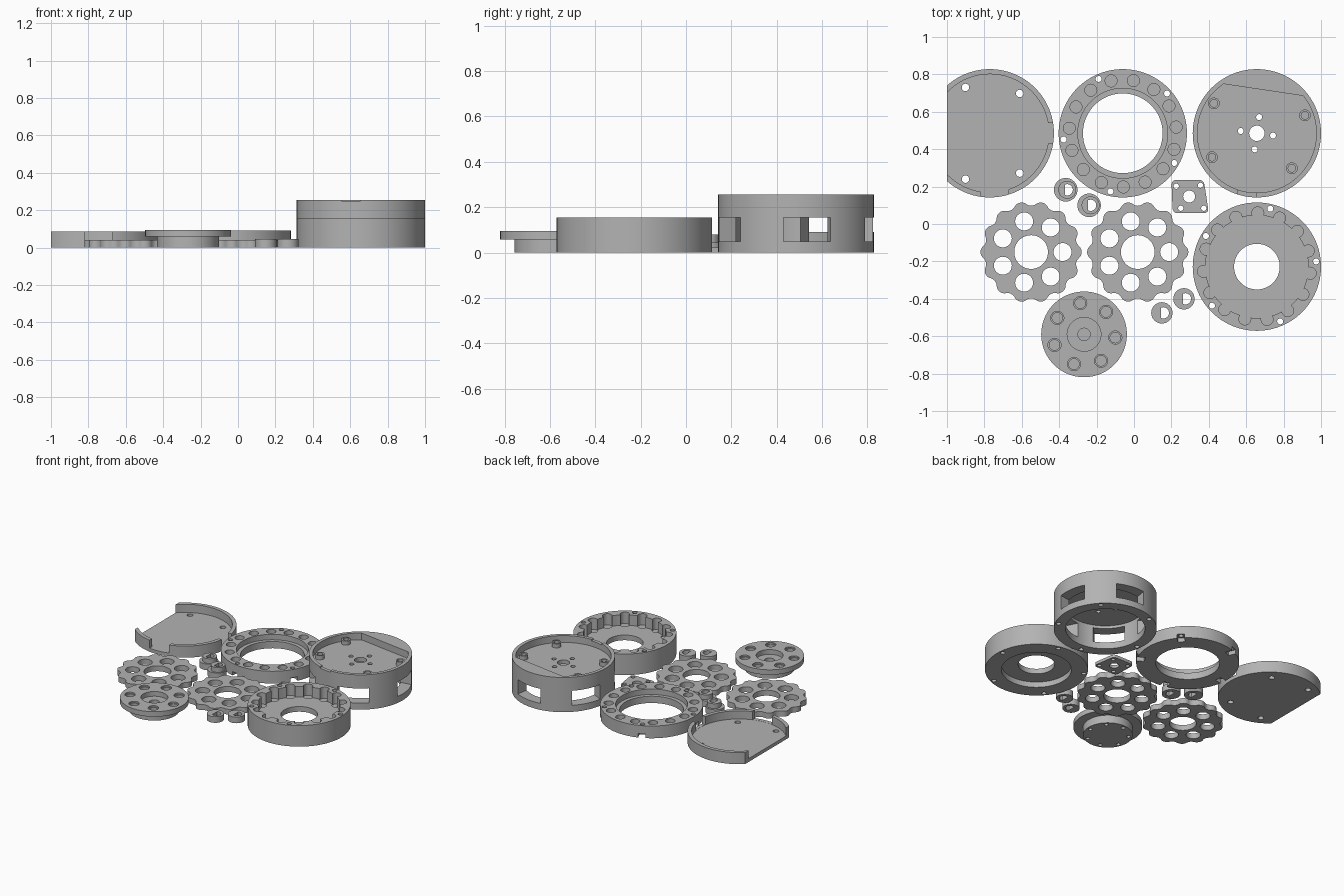
import bpy, bmesh
from math import sin, cos, tau, radians, atan2

if "Cube" in bpy.data.objects:
    bpy.data.objects.remove(bpy.data.objects["Cube"], do_unlink=True)

grey = bpy.data.materials.new("plain grey")
grey.use_nodes = True
COLOUR = (0.45, 0.45, 0.45, 1)
grey.diffuse_color = COLOUR
grey.node_tree.nodes["Principled BSDF"].inputs["Base Color"].default_value = COLOUR


# Profiles and prisms
def arc(r, a0, a1, n, x=0, y=0):
    steps = [radians(a0 + (a1 - a0) * i / n) for i in range(n + 1)]
    return [(x + r * cos(a), y + r * sin(a)) for a in steps]


def cyl(r, z0, z1, x=0, y=0, n=96):
    return arc(r, 0, 360, n, x, y)[:-1], z0, z1


def pin(r, z0, z1, x=0, y=0):
    return cyl(r, z0, z1, x, y, 32)


def box(x0, x1, y0, y1, z0, z1, turn=0):
    c, s = cos(radians(turn)), sin(radians(turn))
    pts = [(x0, y0), (x1, y0), (x1, y1), (x0, y1)]
    return [(x * c - y * s, x * s + y * c) for x, y in pts], z0, z1


def around(count, start, dist, r, z0, z1):
    angles = [radians(start + 360 * i / count) for i in range(count)]
    return [pin(r, z0, z1, dist * cos(a), dist * sin(a)) for a in angles]


def spokes(count, start, *dims):
    return [box(*dims, turn=start + 360 * i / count) for i in range(count)]


def solid(name, prisms, corner=0):
    bm = bmesh.new()
    for pts, z0, z1 in prisms:
        low = [bm.verts.new((x, y, z0)) for x, y in pts]
        top = [bm.verts.new((x, y, z1)) for x, y in pts]
        bm.faces.new(low[::-1])
        bm.faces.new(top)
        for i in range(len(pts)):
            j = (i + 1) % len(pts)
            bm.faces.new((low[i], low[j], top[j], top[i]))
    if corner:
        upright = [e for e in bm.edges if abs(e.verts[0].co.z - e.verts[1].co.z) > 1e-4]
        bmesh.ops.bevel(bm, geom=upright, offset=corner, segments=4,
                        profile=0.5, affect='EDGES')
    mesh = bpy.data.meshes.new(name)
    bm.to_mesh(mesh)
    bm.free()
    obj = bpy.data.objects.new(name, mesh)
    bpy.context.scene.collection.objects.link(obj)
    return obj


def part(name, at, body, cuts, adds=(), late_cuts=(), corner=0):
    """Extrude the body, then cut, add and cut again, one group at a time."""
    obj = solid(name, [body], corner)
    obj.data.materials.append(grey)
    bpy.ops.object.select_all(action='DESELECT')
    obj.select_set(True)
    bpy.context.view_layer.objects.active = obj
    for kind, groups in (('DIFFERENCE', cuts), ('UNION', adds), ('DIFFERENCE', late_cuts)):
        for group in groups:
            tool = solid("cutter", group)
            tool.hide_render = True
            mod = obj.modifiers.new("bool", 'BOOLEAN')
            mod.operation, mod.solver, mod.object = kind, 'EXACT', tool
            bpy.ops.object.modifier_apply(modifier=mod.name)
            bpy.data.objects.remove(tool, do_unlink=True)
    bpy.ops.object.shade_smooth_by_angle(angle=radians(30))
    obj.location = (*at, 0)
    return obj


R = 0.343           # shared outer radius
PIN_RING = 0.287    # roller circle
SCREW_RING = 0.318  # screw circle

# Shallow lid with one side sliced off and two gaps in its rim
part("lid", (-0.771, 0.485), cyl(R, 0, 0.085), [
    [cyl(0.316, 0.025, 0.2)],
    [box(-0.5, -0.229, -0.5, 0.5, -0.1, 0.2)],
    [box(-0.05, 0.1, -0.4, -0.29, 0.026, 0.2), box(0.3, 0.4, -0.055, 0.055, 0.026, 0.2)],
    [pin(0.02, -0.1, 0.2, x, y) for x, y in
     ((-0.13, 0.245), (0.16, 0.213), (-0.13, -0.245), (0.16, -0.213))],
])

# Flat ring with roller sockets, screw holes and nut slots underneath
part("roller_ring", (-0.06, 0.485), cyl(R, 0, 0.09), [
    [cyl(0.213, -0.1, 0.2)],
    [cyl(0.24, 0.05, 0.2)],
    around(15, 6.6, PIN_RING, 0.032, 0.04, 0.2),
    spokes(5, 42, 0.29, 0.4, -0.025, 0.025, -0.1, 0.03),
    around(5, 42, SCREW_RING, 0.016, -0.1, 0.2),
])

# Tall windowed housing, open below, with a recessed top
recess = arc(0.318, 124, 399, 80), 0.205, 0.4
bosses = ((-0.23, 0.16), (0.257, 0.096), (-0.24, -0.128), (0.187, -0.187))
part("motor_housing", (0.657, 0.485), cyl(R, 0, 0.255), [
    [cyl(0.265, -0.1, 0.175)],
    [recess],
    [box(-0.1, -0.005, -0.4, -0.29, 0.245, 0.4)],
    spokes(5, 8.4, 0.2, 0.5, -0.105, 0.105, 0.048, 0.155),
    around(5, 44.4, SCREW_RING, 0.016, -0.1, 0.04),
    [cyl(0.041, 0.1, 0.4)] + around(4, 82, 0.087, 0.016, 0.1, 0.4),
], adds=[[pin(0.031, 0.195, 0.235, x, y) for x, y in bosses]],
    late_cuts=[[pin(0.02, 0.19, 0.4, x, y) for x, y in bosses]])

# Deep ring with scalloped roller pockets and a bearing seat underneath
part("ring_gear_case", (0.657, -0.228), cyl(R, 0, 0.155), [
    [cyl(0.275, 0.078, 0.3)],
    around(15, 17, PIN_RING, 0.032, 0.072, 0.3),
    [cyl(0.233, -0.1, 0.04)],
    [cyl(0.122, -0.1, 0.3)],
    around(5, 5, SCREW_RING, 0.016, -0.1, 0.3),
])


# Two lobed discs, one lobe fewer than the rollers
def lobed_outline(rollers, ring, roller, offset, n=336):
    pts = []
    for i in range(n):
        t = tau * i / n
        k = (1 - rollers) * t
        lean = atan2(sin(k), ring / (offset * rollers) - cos(k))
        x = ring * cos(t) - roller * cos(t + lean) - offset * cos(rollers * t)
        y = -ring * sin(t) + roller * sin(t + lean) + offset * sin(rollers * t)
        a = tau / (2 * (rollers - 1))
        pts.append((x * cos(a) - y * sin(a), x * sin(a) + y * cos(a)))
    return pts[::-1]


for side, x in (("right", -0.55), ("left", 0.02)):
    part("lobed_disc_" + side, (x, -0.15),
         (lobed_outline(15, 0.291, 0.032, 0.0115), 0, 0.04),
         [[cyl(0.09, -0.1, 0.2)] + around(7, 0, 0.168, 0.048, -0.1, 0.2)])

# Output flange with a hub below and pin sockets above
part("output_flange", (-0.267, -0.59), cyl(0.229, 0.058, 0.095), [],
     adds=[[cyl(0.166, 0, 0.065)]],
     late_cuts=[
         [cyl(0.09, 0.06, 0.2)] + around(7, 97, 0.168, 0.035, 0.085, 0.2),
         [pin(0.033, 0.02, 0.2)] + around(7, 97, 0.168, 0.028, 0.066, 0.2),
         around(7, 97, 0.14, 0.014, -0.1, 0.03)])

# Small four-hole plate
part("mounting_plate", (0.295, 0.147),
     ([(-0.088, -0.089), (0.105, -0.089), (0.078, 0.089), (-0.095, 0.089)], 0, 0.022),
     [[pin(0.032, -0.1, 0.2)] + [pin(0.014, -0.1, 0.2, x, y) for x, y in
      ((-0.069, 0.055), (0.06, 0.06), (0.078, -0.063), (-0.045, -0.063))]], corner=0.025)

# Eccentric bushings with D-shaped bores
bore = arc(0.03, -115, 115, 24, 0.008), -0.1, 0.2
for i, at in enumerate(((-0.365, 0.183), (-0.24, 0.1))):
    part(f"tall_bushing_{i + 1}", at, pin(0.063, 0, 0.045), [],
         adds=[[pin(0.048, 0.04, 0.08, 0.008)]], late_cuts=[[bore]])
for i, at in enumerate(((0.149, -0.475), (0.267, -0.4))):
    part(f"short_bushing_{i + 1}", at, pin(0.057, 0, 0.045), [[bore]])
